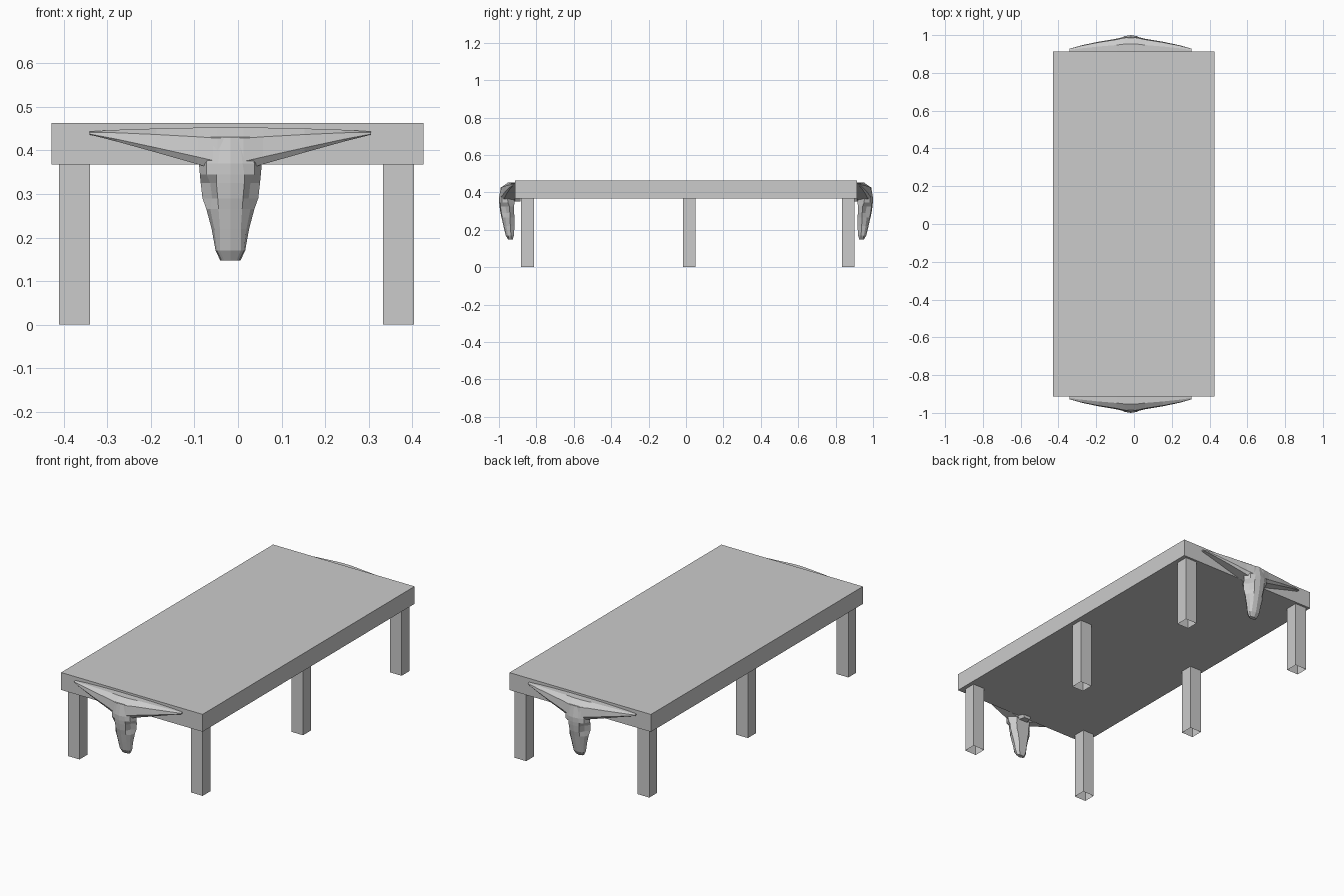
import bpy
import bmesh

cube = bpy.data.objects.get("Cube")
if cube:
    bpy.data.objects.remove(cube, do_unlink=True)

grey = bpy.data.materials.new("plain grey")
grey.use_nodes = True
colour = (0.6, 0.6, 0.6, 1)
grey.diffuse_color = colour
grey.node_tree.nodes["Principled BSDF"].inputs["Base Color"].default_value = colour

END = 0.914       # distance of the table ends from the middle
SKULL_X = -0.0175  # skull centre line


def add_object(name, bm):
    mesh = bpy.data.meshes.new(name)
    bm.to_mesh(mesh)
    bm.free()
    mesh.materials.append(grey)
    obj = bpy.data.objects.new(name, mesh)
    bpy.context.collection.objects.link(obj)
    return obj


def box(name, low, high, open_bottom=False):
    bm = bmesh.new()
    bmesh.ops.create_cube(bm, size=1)
    for v in bm.verts:
        for i in range(3):
            v.co[i] = low[i] if v.co[i] < 0 else high[i]
    if open_bottom:
        bm.normal_update()
        base = [f for f in bm.faces if f.normal.z < -0.9]
        bmesh.ops.delete(bm, geom=base, context="FACES")
    return add_object(name, bm)


def loft(name, rings, side):
    """Join closed rings of (x, depth, z); depth is measured out from the table end."""
    bm = bmesh.new()
    loops = [[bm.verts.new((SKULL_X + x, side * (END + d), z)) for x, d, z in ring]
             for ring in rings]
    for a, b in zip(loops, loops[1:]):
        n = len(a)
        for i in range(n):
            j = (i + 1) % n
            bm.faces.new((a[i], a[j], b[j], b[i]))
    bm.faces.new(loops[0])
    bm.faces.new(loops[-1])
    bmesh.ops.triangulate(bm, faces=[f for f in bm.faces if len(f.verts) > 4])
    bmesh.ops.recalc_face_normals(bm, faces=bm.faces)
    return add_object(name, bm)


def horn_ring(x, out, top, bottom):
    """Cross-section of the horn span: flat back, sloped crown, full brow."""
    tall = top - bottom
    return [(x, 0, top), (x, out * 0.5, top), (x, out * 0.93, top - tall * 0.25),
            (x, out, bottom + tall * 0.2), (x, out * 0.85, bottom), (x, 0, bottom)]


def head_ring(z, bridge, cheek, width, front, cheek_d, side_d, back):
    """Level cross-section of the head, mirrored about its centre line."""
    half = [(bridge, front - 0.005), (cheek, cheek_d), (width, side_d),
            (width * 0.6, back)]
    right = [(x, d, z) for x, d in half]
    left = [(-x, d, z) for x, d in reversed(half)]
    return [(0, front, z)] + right + [(0, back, z)] + left


# Table top
box("table_top", (-0.428, -END, 0.368), (0.426, END, 0.463))

# Six hollow legs, open at the floor
for side, x in (("right", -0.41), ("left", 0.333)):
    for place, y in (("front", -0.882), ("middle", -0.016), ("back", 0.834)):
        box(f"{place}_{side}_leg", (x, y, 0), (x + 0.071, y + 0.068, 0.368), True)

# Horn span, from the tip to the middle: half width, depth, top, bottom
horn = [(0.323, 0.014, 0.443, 0.436), (0.26, 0.032, 0.447, 0.42),
        (0.17, 0.051, 0.45, 0.395), (0.075, 0.067, 0.452, 0.368),
        (0.03, 0.078, 0.452, 0.355)]

# Head: height, bridge, cheek and side half widths, then front, cheek, side, back depths
head = [(0.43, 0.02, 0.045, 0.05, 0.076, 0.068, 0.03, 0.002),
        (0.37, 0.028, 0.055, 0.072, 0.086, 0.07, 0.04, 0.002),
        (0.345, 0.032, 0.055, 0.07, 0.085, 0.07, 0.038, 0.003),
        (0.325, 0.032, 0.046, 0.068, 0.083, 0.052, 0.03, 0.006),
        (0.29, 0.029, 0.042, 0.064, 0.078, 0.045, 0.028, 0.005),
        (0.265, 0.027, 0.046, 0.055, 0.072, 0.052, 0.028, 0.003),
        (0.22, 0.024, 0.037, 0.043, 0.062, 0.046, 0.025, 0.003),
        (0.17, 0.024, 0.031, 0.034, 0.05, 0.037, 0.022, 0.006),
        (0.147, 0.014, 0.02, 0.023, 0.036, 0.03, 0.022, 0.013)]

# A skull on each end of the table
for place, side in (("front", -1), ("back", 1)):
    span = horn + [(-x, d, t, b) for x, d, t, b in reversed(horn)]
    loft(f"{place}_skull_horns", [horn_ring(*row) for row in span], side)
    loft(f"{place}_skull_head", [head_ring(*row) for row in head], side)
    # Small bone at the nape, tucked under the table
    nape = [[(x, d, z) for x, z in ((-w, 0.366), (w, 0.366), (w * 0.7, 0.35), (-w * 0.7, 0.35))]
            for d, w in ((0.02, 0.045), (-0.03, 0.025))]
    loft(f"{place}_skull_nape", nape, side)
